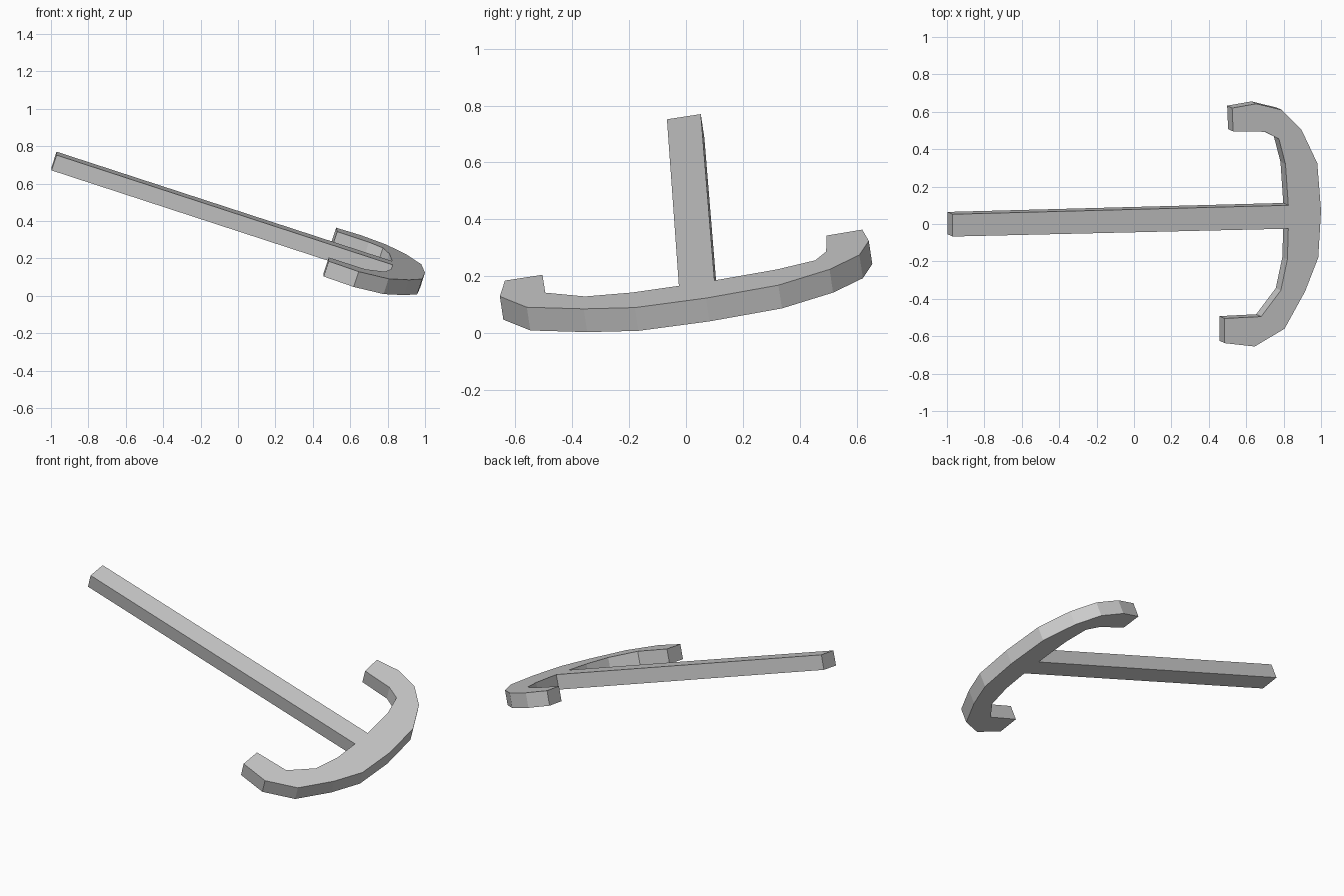
import bpy
import bmesh
from mathutils import Vector

cube = bpy.data.objects.get("Cube")
if cube:
    bpy.data.objects.remove(cube, do_unlink=True)

# Single grey material
grey = bpy.data.materials.new("plain_grey")
grey.use_nodes = True
colour = (0.6, 0.6, 0.6, 1)
grey.diffuse_color = colour
grey.node_tree.nodes["Principled BSDF"].inputs["Base Color"].default_value = colour

# Tilted plane the flat anchor lies in, and its thickness
SLOPE_X, SLOPE_Y, HEIGHT = -0.33, 0.153, 0.442
THICKNESS = 0.087
normal = Vector((-SLOPE_X, -SLOPE_Y, 1)).normalized()


def on_plane(x, y):
    return Vector((x, y, HEIGHT + SLOPE_X * x + SLOPE_Y * y))


# Outline pieces, running counter-clockwise seen from above
shaft = [(0.825, 0.10), (-0.97, 0.052), (-0.97, -0.067), (0.825, -0.025)]
right_inner = [(0.82, -0.19), (0.785, -0.355), (0.68, -0.495)]
right_tip = [(0.485, -0.505), (0.485, -0.637)]
right_outer = [(0.645, -0.655), (0.805, -0.56), (0.915, -0.36), (0.985, -0.18)]
crown = [(1.0, 0.07)]
left_outer = [(0.98, 0.325), (0.895, 0.505), (0.79, 0.61), (0.655, 0.643)]
left_tip = [(0.525, 0.62), (0.53, 0.495)]
left_inner = [(0.70, 0.493), (0.775, 0.455), (0.81, 0.32)]
outline = (shaft + right_inner + right_tip + right_outer + crown
           + left_outer + left_tip + left_inner)

# Anchor: shaft and curved arms as one flat plate, extruded downwards
bm = bmesh.new()
top = bm.faces.new([bm.verts.new(on_plane(x, y)) for x, y in outline])
result = bmesh.ops.extrude_face_region(bm, geom=[top], use_keep_orig=True)
lower = [v for v in result["geom"] if isinstance(v, bmesh.types.BMVert)]
bmesh.ops.translate(bm, verts=lower, vec=-normal * THICKNESS)
bmesh.ops.recalc_face_normals(bm, faces=bm.faces)

mesh = bpy.data.meshes.new("anchor_plate")
bm.to_mesh(mesh)
bm.free()
mesh.materials.append(grey)
anchor = bpy.data.objects.new("anchor_plate", mesh)
bpy.context.collection.objects.link(anchor)
